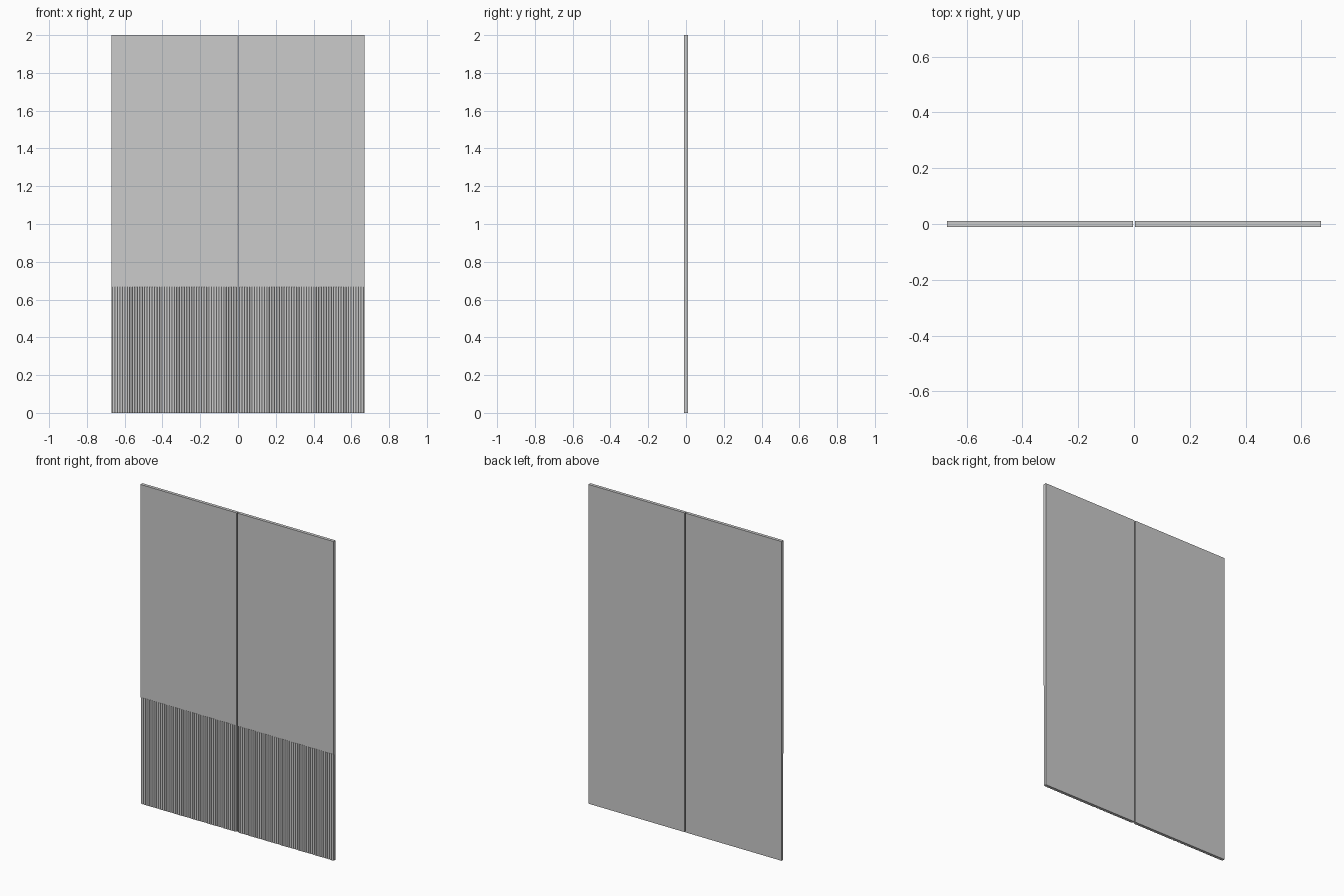
import bpy, bmesh, math

if "Cube" in bpy.data.objects:
    bpy.data.objects.remove(bpy.data.objects["Cube"])

GAP, HALF_W = 0.003, 0.67      # inner and outer edge of each leaf
FRONT, BACK = -0.01, 0.01
SPLIT, TOP = 0.667, 2.0        # top of the fluted zone, top of the door
RIBS, SEG, DEPTH, EDGE = 50, 6, 0.005, 0.006


def prism(name, profile, z0, z1):
    """Extrude an xy outline from z0 to z1."""
    bm = bmesh.new()
    face = bm.faces.new([bm.verts.new((x, y, z0)) for x, y in profile])
    ext = bmesh.ops.extrude_face_region(bm, geom=[face])
    verts = [v for v in ext["geom"] if isinstance(v, bmesh.types.BMVert)]
    bmesh.ops.translate(bm, vec=(0, 0, z1 - z0), verts=verts)
    bmesh.ops.recalc_face_normals(bm, faces=bm.faces)
    me = bpy.data.meshes.new(name)
    bm.to_mesh(me)
    bm.free()
    ob = bpy.data.objects.new(name, me)
    bpy.context.collection.objects.link(ob)
    return ob


# Half-round rib outline, flush with the upper panel at the crests
x0, x1 = GAP + EDGE, HALF_W - EDGE
pitch = (x1 - x0) / RIBS
ribs = [(GAP, FRONT + DEPTH)]
for i in range(RIBS):
    for k in range(SEG + (i == RIBS - 1)):
        a = math.pi * k / SEG
        ribs.append((x0 + pitch * (i + 0.5 - 0.5 * math.cos(a)),
                     FRONT + DEPTH * (1 - math.sin(a))))
ribs += [(HALF_W, FRONT + DEPTH), (HALF_W, BACK), (GAP, BACK)]
plain = [(GAP, FRONT), (HALF_W, FRONT), (HALF_W, BACK), (GAP, BACK)]

# Left and right door leaves
for side, s in (("left", -1), ("right", 1)):
    prism(f"{side}_fluted_panel", [(s * x, y) for x, y in ribs], 0, SPLIT)
    prism(f"{side}_upper_panel", [(s * x, y) for x, y in plain], SPLIT, TOP)
